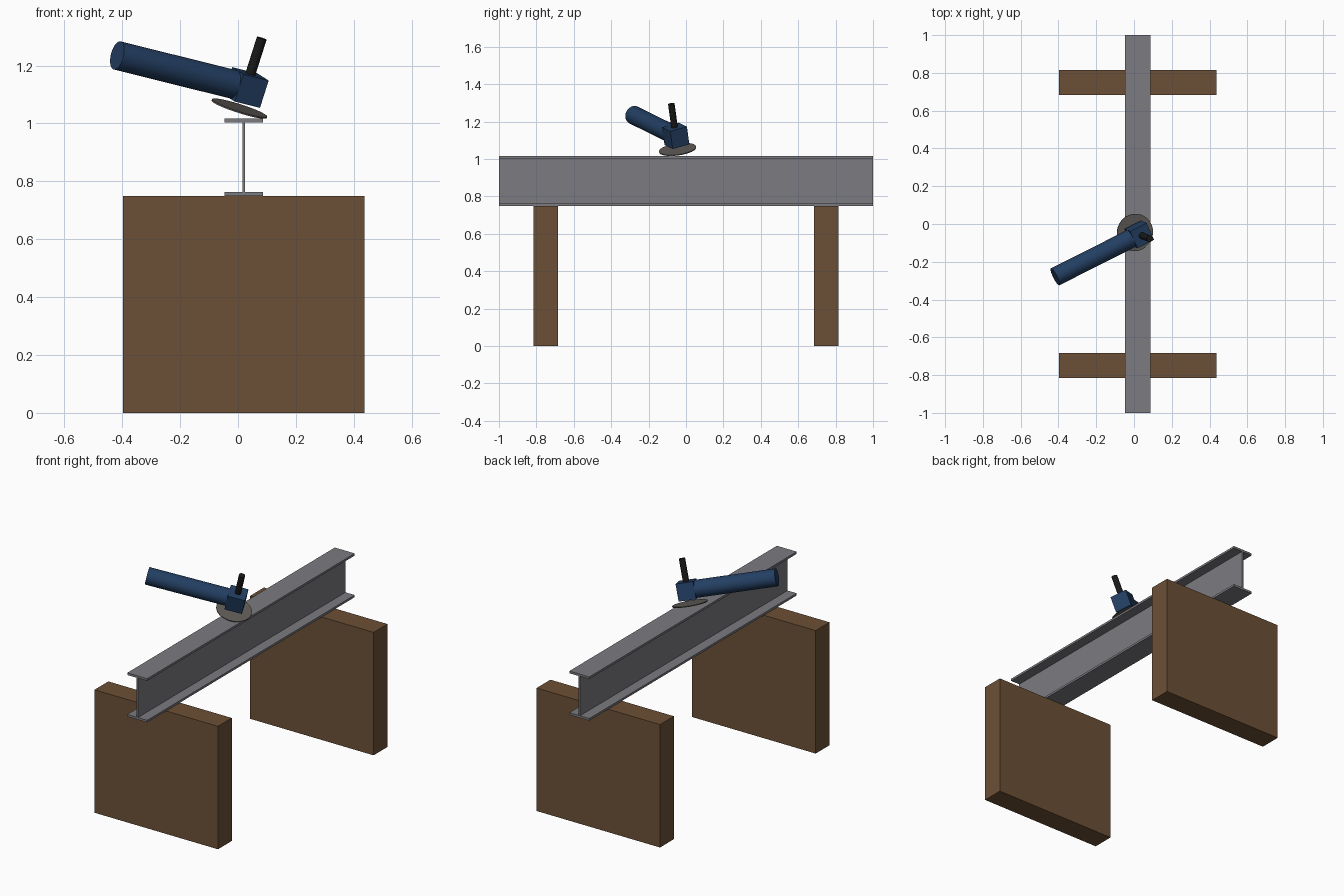
import bpy, bmesh
from mathutils import Matrix, Vector

cube = bpy.data.objects.get("Cube")
if cube:
    bpy.data.objects.remove(cube)


def material(name, rgb):
    m = bpy.data.materials.new(name)
    m.use_nodes = True
    m.diffuse_color = (*rgb, 1)
    m.node_tree.nodes["Principled BSDF"].inputs["Base Color"].default_value = (*rgb, 1)
    return m


wood = material("brown wood", (0.15, 0.08, 0.037))
steel = material("grey steel", (0.2, 0.2, 0.22))
blue = material("dark blue casing", (0.017, 0.05, 0.125))
black = material("black rubber", (0.01, 0.01, 0.01))
abrasive = material("warm grey abrasive", (0.12, 0.11, 0.1))


def finish(name, bm, mat, matrix=Matrix(), smooth=False):
    bmesh.ops.recalc_face_normals(bm, faces=bm.faces)
    mesh = bpy.data.meshes.new(name)
    bm.to_mesh(mesh)
    bm.free()
    mesh.materials.append(mat)
    ob = bpy.data.objects.new(name, mesh)
    ob.matrix_world = matrix
    bpy.context.collection.objects.link(ob)
    if smooth:
        bpy.ops.object.select_all(action='DESELECT')
        ob.select_set(True)
        bpy.context.view_layer.objects.active = ob
        bpy.ops.object.shade_smooth_by_angle()
    return ob


def box(name, size, mat, matrix):
    bm = bmesh.new()
    bmesh.ops.create_cube(bm, size=1)
    bmesh.ops.scale(bm, vec=size, verts=bm.verts)
    return finish(name, bm, mat, matrix)


def cylinder(name, radius, length, mat, matrix, sides=32):
    bm = bmesh.new()
    bmesh.ops.create_cone(bm, cap_ends=True, segments=sides, radius1=radius,
                          radius2=radius, depth=length)
    return finish(name, bm, mat, matrix, smooth=True)


CENTRE_X = 0.02
BLOCK_TOP = 0.75
BEAM_TOP = 1.017

# Two upright wooden supports
for name, y in (("front_support", -0.75), ("back_support", 0.75)):
    box(name, (0.833, 0.133, BLOCK_TOP), wood,
        Matrix.Translation((CENTRE_X, y, BLOCK_TOP / 2)))

# I-beam: half profile, mirrored and extruded along y
flange, web, thick = 0.067, 0.005, 0.0133
half = [(flange, BLOCK_TOP), (flange, BLOCK_TOP + thick), (web, BLOCK_TOP + thick),
        (web, BEAM_TOP - thick), (flange, BEAM_TOP - thick), (flange, BEAM_TOP)]
profile = half + [(-x, z) for x, z in reversed(half)]
bm = bmesh.new()
face = bm.faces.new([bm.verts.new((CENTRE_X + x, -1, z)) for x, z in profile])
new = bmesh.ops.extrude_face_region(bm, geom=[face])["geom"]
bmesh.ops.translate(bm, vec=(0, 2, 0),
                    verts=[v for v in new if isinstance(v, bmesh.types.BMVert)])
finish("steel_beam", bm, steel)

# Tilted frame of the grinder: local x along the body, local z up the side handle
up = Vector((0.3, -0.13, 0.943)).normalized()
side = up.cross(Vector((0.866, 0.442, -0.234))).normalized()
along = side.cross(up)
frame = Matrix.Translation((0.028, -0.055, 1.124)) @ \
    Matrix((along, side, up)).transposed().to_4x4()

# Grinder parts
box("grinder_head", (0.1, 0.1, 0.1), blue, frame)
cylinder("grinder_body", 0.05, 0.463, blue,
         frame @ Matrix.Translation((-0.2795, 0, 0)) @ Matrix.Rotation(1.5708, 4, 'Y'))
cylinder("grinder_handle", 0.0175, 0.135, black,
         frame @ Matrix.Translation((0, 0, 0.1125)))
cylinder("grinding_disc", 0.1, 0.005, abrasive,
         frame @ Matrix.Translation((0, 0, -0.077)))
